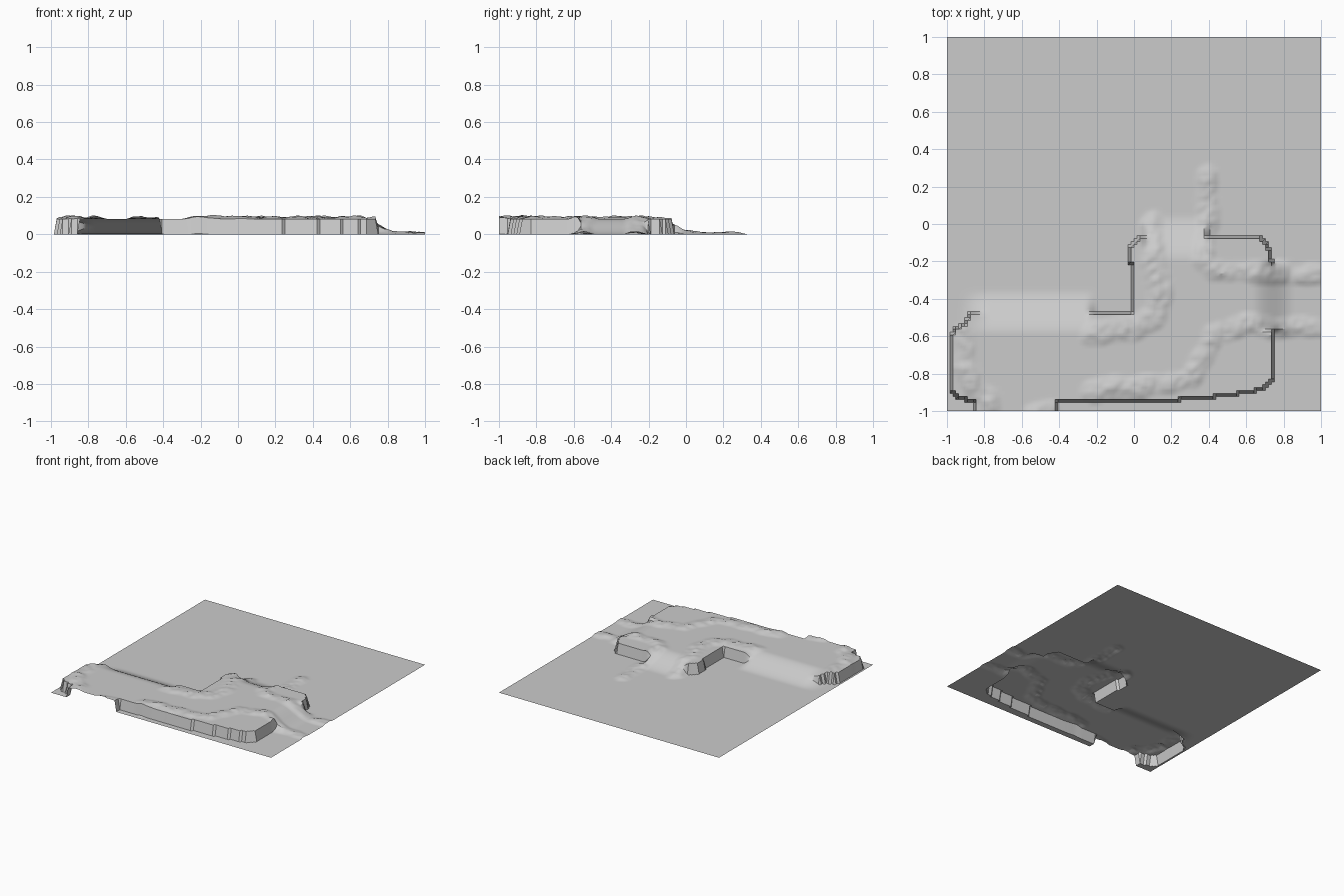
import bpy, bmesh, math
from mathutils import Vector, noise

if "Cube" in bpy.data.objects:
    bpy.data.objects.remove(bpy.data.objects["Cube"])

N = 128          # grid cells per side
TOP = 0.083      # plateau height

# Plateau outline (cliff line; ramps replace parts of it)
OUTLINE = [(-0.855, -1.1), (-0.855, -0.95), (-0.93, -0.93), (-0.972, -0.89), (-0.972, -0.60),
           (-0.95, -0.555), (-0.90, -0.53), (-0.88, -0.475), (-0.005, -0.475), (-0.005, -0.21),
           (-0.03, -0.20), (-0.03, -0.12), (0.05, -0.065), (0.66, -0.065), (0.71, -0.11),
           (0.735, -0.19), (0.735, -0.83), (0.70, -0.875), (0.61, -0.90), (0.40, -0.925),
           (0.22, -0.94), (-0.20, -0.94), (-0.41, -0.95), (-0.43, -1.1)]

# Rocky ridges: path, half width
RIDGES = [
    ([(-0.91, -0.58), (-0.91, -0.76), (-0.86, -0.87), (-0.78, -0.93), (-0.77, -1.02)], 0.06),
    ([(0.09, -0.01), (0.10, -0.2), (0.15, -0.36), (0.12, -0.48), (0.02, -0.56), (-0.23, -0.58)], 0.07),
    ([(0.39, 0.26), (0.395, 0.0), (0.37, -0.2), (0.43, -0.255), (0.62, -0.26), (1.02, -0.27)], 0.06),
    ([(1.02, -0.55), (0.75, -0.56), (0.6, -0.53), (0.43, -0.6), (0.36, -0.72), (0.31, -0.83),
      (0.12, -0.86), (-0.22, -0.89)], 0.06),
    ([(-0.54, -1.0), (-0.45, -0.98)], 0.045),
]


def smooth(a, b, t):
    t = max(0.0, min(1.0, (t - a) / (b - a)))
    return t * t * (3 - 2 * t)


def inside(x, y):
    hit = False
    for (x1, y1), (x2, y2) in zip(OUTLINE, OUTLINE[1:] + OUTLINE[:1]):
        if (y1 > y) != (y2 > y) and x < (x2 - x1) * (y - y1) / (y2 - y1) + x1:
            hit = not hit
    return hit


def path_distance(x, y, path):
    p, best = Vector((x, y)), 9.0
    for a, b in zip(path, path[1:]):
        a, b = Vector(a), Vector(b)
        d = b - a
        t = max(0.0, min(1.0, (p - a).dot(d) / d.length_squared))
        best = min(best, (p - a - d * t).length)
    return best


def band(v, lo, hi, soft_lo, soft_hi):
    return smooth(lo, lo + soft_lo, v) * (1 - smooth(hi - soft_hi, hi, v))


def height(x, y):
    h = TOP if inside(x, y) else 0.0
    # ramps: blend weight and S-shaped slope
    ramps = [(band(x, -0.93, -0.19, 0.16, 0.07) if -0.62 < y < -0.3 else 0, 1 - smooth(-0.59, -0.35, y)),
             (band(x, 0.03, 0.41, 0.05, 0.04) if -0.23 < y < 0.1 else 0, 1 - smooth(-0.2, 0.05, y)),
             (band(y, -0.585, -0.19, 0.03, 0.04) if 0.6 < x < 0.9 else 0, 1 - smooth(0.63, 0.86, x))]
    for w, s in ramps:
        h += (s * TOP - h) * w
    # rubble along the ridges
    for path, width in RIDGES:
        n = noise.noise(Vector((x * 9, y * 9, 1.7)))
        d = path_distance(x, y, path) / (width * (1 + 0.35 * n))
        if d < 1:
            fine = noise.noise(Vector((x * 28, y * 28, 4.1)))
            h += (1 - d * d) * max(0.002, 0.011 + 0.010 * n + 0.009 * fine)
    return h


# Terrain sheet
bm = bmesh.new()
bmesh.ops.create_grid(bm, x_segments=N, y_segments=N, size=1.0)
for v in bm.verts:
    v.co.z = height(v.co.x, v.co.y)
mesh = bpy.data.meshes.new("terrain")
bm.to_mesh(mesh)
bm.free()
terrain = bpy.data.objects.new("terrain", mesh)
bpy.context.collection.objects.link(terrain)
bpy.context.view_layer.objects.active = terrain
terrain.select_set(True)
bpy.ops.object.shade_smooth_by_angle(angle=math.radians(30))
